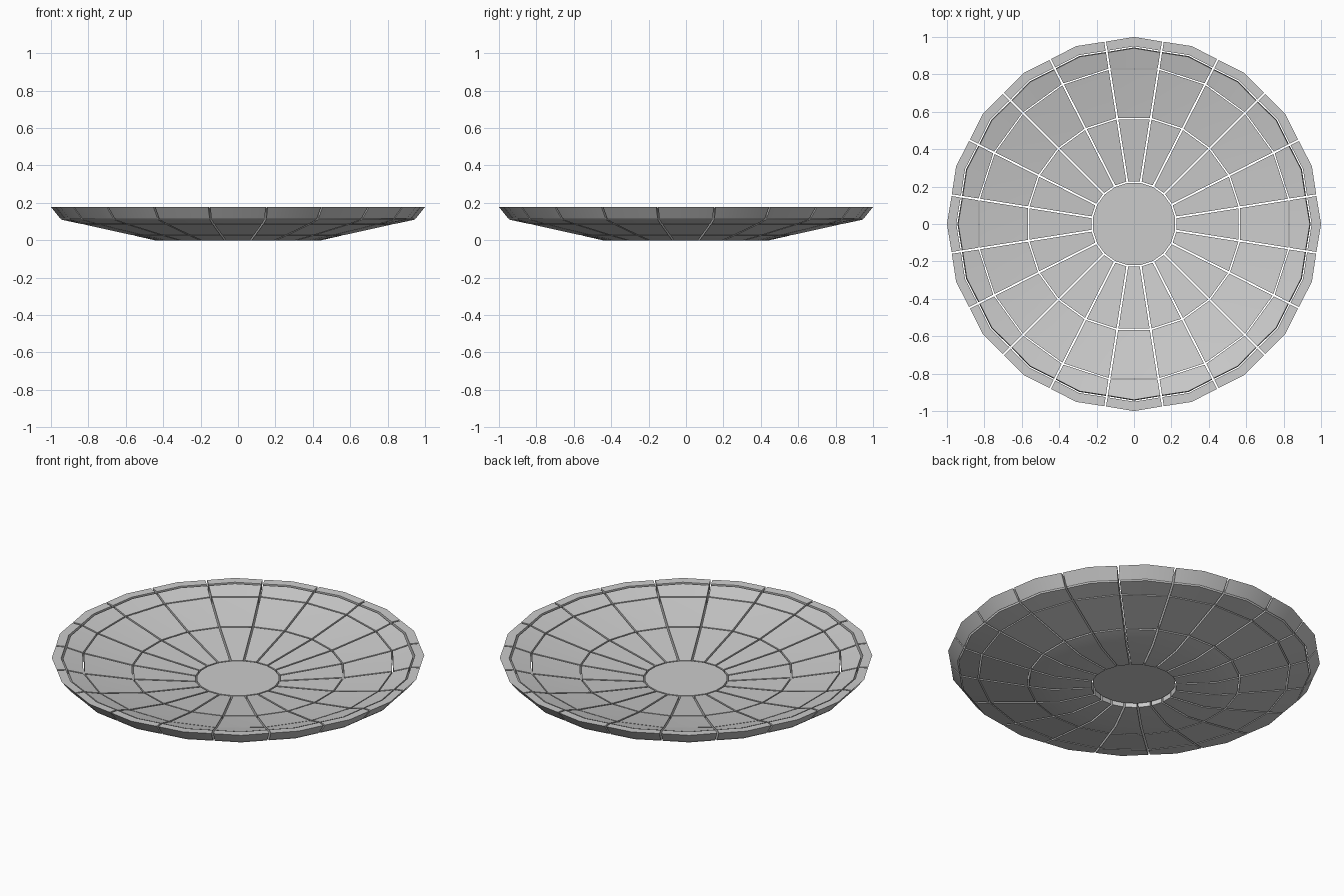
import bpy, bmesh
from math import tan, cos, sin, pi, radians

if "Cube" in bpy.data.objects:
    bpy.data.objects.remove(bpy.data.objects["Cube"])

N = 20                  # radial segments
HALF = pi / N           # half of one segment
GAP = 0.005             # half width of the seams between panels


def panel_ring(name, profile):
    """Ring of separate solid panels.
    profile: closed loop of (radius, z, pointed); pointed rows have a corner mid panel."""
    bm = bmesh.new()
    for k in range(N):
        a = k * 2 * HALF
        cols = []
        for side in (-1, 0, 1):
            col = []
            for r, z, pointed in profile:
                x = r * cos(HALF) ** 2 if pointed and side else r
                y = side * (x * tan(HALF) - GAP)
                col.append(bm.verts.new((x * cos(a) - y * sin(a),
                                         x * sin(a) + y * cos(a), z)))
            cols.append(col)
        n = len(profile)
        for c0, c1 in zip(cols, cols[1:]):
            for i in range(n):
                j = (i + 1) % n
                bm.faces.new((c0[i], c0[j], c1[j], c1[i]))
        bm.faces.new(cols[0])
        bm.faces.new(cols[-1][::-1])
    finish(name, bm)


def finish(name, bm):
    bmesh.ops.recalc_face_normals(bm, faces=bm.faces)
    me = bpy.data.meshes.new(name)
    bm.to_mesh(me)
    bm.free()
    ob = bpy.data.objects.new(name, me)
    bpy.context.collection.objects.link(ob)
    bpy.ops.object.select_all(action='DESELECT')
    ob.select_set(True)
    bpy.context.view_layer.objects.active = ob
    bpy.ops.object.shade_smooth_by_angle(angle=radians(30))


# flat hub disc
bm = bmesh.new()
ring = [[bm.verts.new((0.222 * cos(HALF * (2 * i + 1)), 0.222 * sin(HALF * (2 * i + 1)), z))
         for i in range(N)] for z in (0.02, 0.05)]
bm.faces.new(ring[0])
bm.faces.new(ring[1])
for i in range(N):
    j = (i + 1) % N
    bm.faces.new((ring[0][i], ring[0][j], ring[1][j], ring[1][i]))
finish("hub_disc", bm)

# inner panels, flat below then rising
panel_ring("inner_panels", [(0.228, 0.0, 0), (0.445, 0.0, 1), (0.56, 0.026, 0),
                            (0.56, 0.09, 0), (0.228, 0.05, 0)])
# middle panels with a crease on the upper side
panel_ring("middle_panels", [(0.568, 0.028, 0), (0.825, 0.085, 0), (0.825, 0.144, 0),
                             (0.70, 0.115, 1), (0.568, 0.091, 0)])
# outer panels
panel_ring("outer_panels", [(0.832, 0.086, 0), (0.944, 0.11, 1),
                            (0.94, 0.172, 1), (0.832, 0.146, 0)])
# sloped rim
panel_ring("rim_panels", [(0.95, 0.116, 1), (1.0, 0.178, 1), (0.95, 0.176, 1)])
